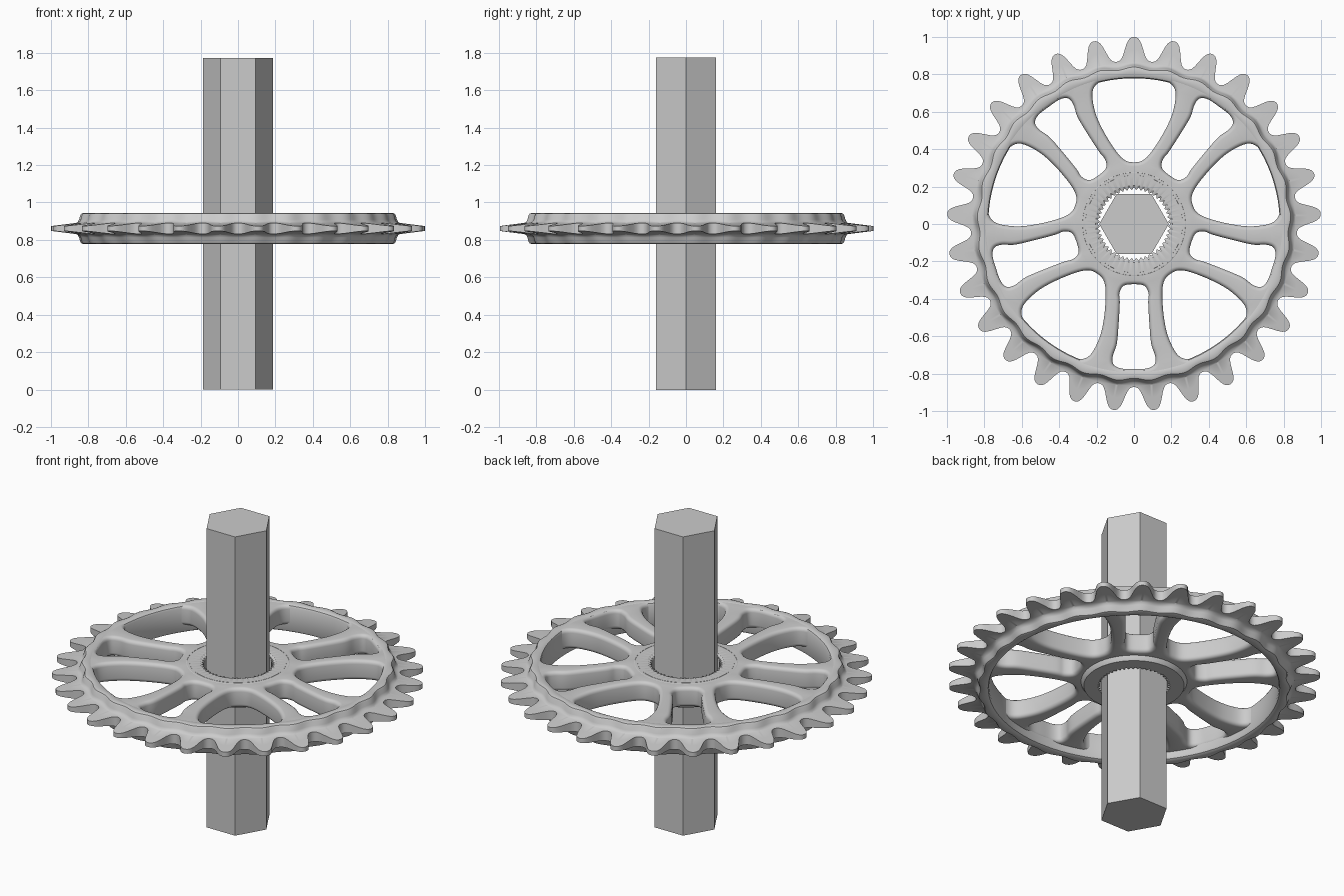
import bpy, bmesh
from math import sin, cos, tanh, pi, radians
from mathutils import Vector

if "Cube" in bpy.data.objects:
    bpy.data.objects.remove(bpy.data.objects["Cube"])

MID = 0.861          # height of the sprocket's middle plane
TEETH = 29


def make_object(name, bm, angle=32):
    bmesh.ops.recalc_face_normals(bm, faces=bm.faces)
    me = bpy.data.meshes.new(name)
    bm.to_mesh(me)
    bm.free()
    obj = bpy.data.objects.new(name, me)
    bpy.context.collection.objects.link(obj)
    bpy.ops.object.select_all(action='DESELECT')
    obj.select_set(True)
    bpy.context.view_layer.objects.active = obj
    bpy.ops.object.shade_smooth_by_angle(angle=radians(angle))


def bridge(bm, p, q):
    n = len(p)
    for j in range(n):
        k = (j + 1) % n
        bm.faces.new((p[j], p[k], q[k], q[j]))


def ring(name, steps, section):
    """Sweep a closed (radius, z) section that may vary with the angle."""
    bm = bmesh.new()
    rows = []
    for i in range(steps):
        a = 2 * pi * i / steps                  # measured from +y
        rows.append([bm.verts.new((r * sin(a), r * cos(a), z)) for r, z in section(a)])
    for i in range(steps):
        bridge(bm, rows[i], rows[(i + 1) % steps])
    make_object(name, bm)


# Toothed rim: flat-topped ring flaring into thin tapered teeth
def rim_section(a):
    c = cos(TEETH * a)
    k, shift = 1.25, 0.08
    lo, hi = tanh(k * (-1 - shift)), tanh(k * (1 - shift))
    t = (tanh(k * (c - shift)) - lo) / (hi - lo)
    tip = 0.872 + 0.128 * t
    edge = 0.029 - 0.016 * t
    w = 0.007 * c
    half = [(0.779, 0.066), (0.784, 0.076), (0.795, 0.082), (0.822 + w, 0.083),
            (0.832 + w, 0.079), (0.838 + w, 0.070), (0.844 + w, 0.048),
            (0.852 + w * 0.7, 0.036), (0.864, 0.030),
            (0.864 + (tip - 0.864) * 0.5, (0.030 + edge) / 2), (tip, edge)]
    return [(r, MID + z) for r, z in half] + [(r, MID - z) for r, z in reversed(half)]


ring("toothed_rim", TEETH * 20, rim_section)


# Hub: splined bore, grooved top face
def hub_section(a):
    b = 0.189 + 0.007 * cos(48 * a)
    return [(b, 0.80), (b, 0.935), (0.205, 0.943), (0.260, 0.943), (0.264, 0.93),
            (0.271, 0.93), (0.275, 0.943), (0.282, 0.941), (0.285, 0.92),
            (0.285, 0.825), (0.27, 0.80)]


ring("splined_hub", 48 * 6, hub_section)

# Spoked web: flat plate pierced by five petal windows and five slots
BOTTOM, TOP, ROUND = 0.825, 0.942, 0.022
web = bmesh.new()
top_edges, bottom_edges = [], []


def smooth_loop(pts, steps=5):
    """Closed Catmull-Rom curve through the points."""
    out, n = [], len(pts)
    for i in range(n):
        a, b, c, d = (Vector(pts[(i + j) % n]) for j in (-1, 0, 1, 2))
        for s in range(steps):
            t = s / steps
            out.append(0.5 * (2 * b + (c - a) * t + (2 * a - 5 * b + 4 * c - d) * t ** 2
                              + (3 * b - a - 3 * c + d) * t ** 3))
    return out


def add_wall(loop, rounding):
    """Window wall with rounded lips; the loop runs clockwise around the opening."""
    n = len(loop)
    normals = []
    for i in range(n):
        d = (loop[(i + 1) % n] - loop[i - 1]).normalized()
        normals.append(Vector((-d.y, d.x)))     # points into the plate
    lip = [(rounding * (1 - sin(u)), rounding * (1 - cos(u)))
           for u in (pi / 2 * j / 4 for j in range(5))]
    levels = [(off, TOP - drop) for drop, off in ((b, a) for a, b in lip)]
    levels += [(off, BOTTOM + TOP - z) for off, z in reversed(levels)]
    rows = [[web.verts.new((*(p + q * off), z)) for p, q in zip(loop, normals)]
            for off, z in levels]
    for p, q in zip(rows, rows[1:]):
        bridge(web, p, q)
    for row, store in ((rows[0], top_edges), (rows[-1], bottom_edges)):
        store += [web.edges.get((row[j], row[j - 1])) for j in range(n)]


def add_window(half, angle):
    """half: (tangent, radial) points from outer centre to inner centre."""
    full = half + [(-x, y) for x, y in half[-2:0:-1]]
    c, s = cos(angle), sin(angle)
    add_wall(smooth_loop([(x * c - y * s, x * s + y * c) for x, y in full]), ROUND)


def add_circle(r):
    add_wall([Vector((r * sin(2 * pi * i / 96), r * cos(2 * pi * i / 96)))
              for i in range(96)], 0.0005)


petal = [(0, 0.782), (0.11, 0.777), (0.185, 0.758), (0.222, 0.705), (0.208, 0.60),
         (0.165, 0.50), (0.10, 0.395), (0.05, 0.342), (0, 0.33)]
slot = [(0, 0.775), (0.07, 0.772), (0.11, 0.75), (0.113, 0.705), (0.092, 0.64),
        (0.082, 0.53), (0.076, 0.42), (0.078, 0.37), (0.055, 0.33), (0, 0.322)]
add_circle(0.81)
add_circle(0.23)
for k in range(5):
    add_window(petal, radians(72 * k))
    add_window(slot, radians(72 * k + 36))
for edges in (top_edges, bottom_edges):
    bmesh.ops.triangle_fill(web, edges=edges, use_beauty=True, normal=(0, 0, 1))
make_object("spoked_web", web, 40)

# Hexagonal shaft through the hub
bpy.ops.mesh.primitive_cylinder_add(vertices=6, radius=0.186, depth=1.773,
                                    location=(0, 0, 0.8865), rotation=(0, 0, radians(30)))
bpy.context.object.name = "hex_shaft"
